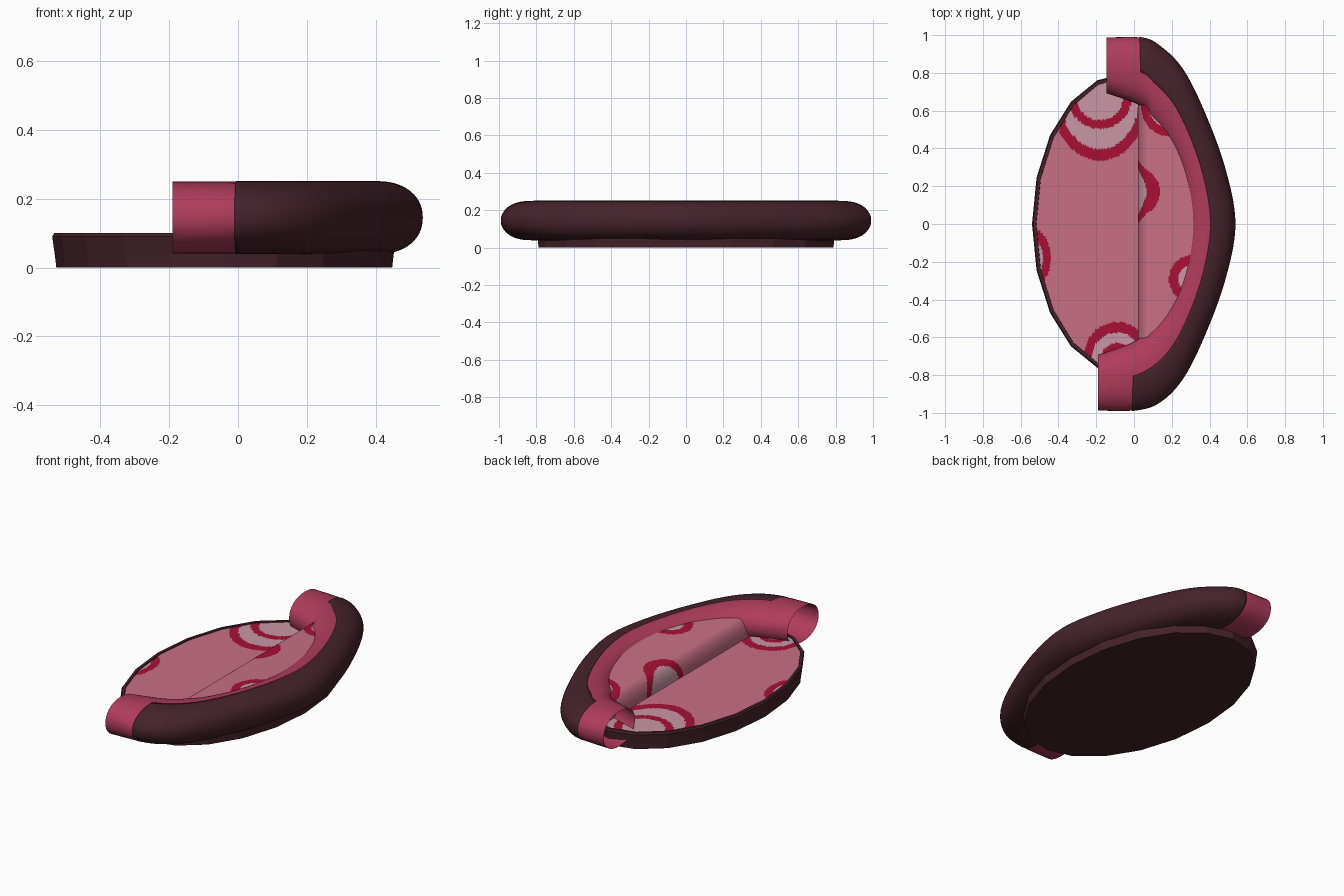
import bpy, bmesh, math
from mathutils import Vector

if "Cube" in bpy.data.objects:
    bpy.data.objects.remove(bpy.data.objects["Cube"])


def material(name, col):
    m = bpy.data.materials.new(name)
    m.diffuse_color = (*col, 1)
    m.use_nodes = True
    m.node_tree.nodes["Principled BSDF"].inputs["Base Color"].default_value = m.diffuse_color
    return m


DARK = material("dark maroon", (0.06, 0.016, 0.024))
ROSE = material("rose fabric", (0.434, 0.045, 0.107))
PINK = material("pink fabric", (0.578, 0.162, 0.235))
RED = material("crimson ring", (0.392, 0.005, 0.036))
PALE = material("pale pink", (0.578, 0.305, 0.376))


def make(name, verts, faces, mats, rule=None, smooth=False, up=False):
    me = bpy.data.meshes.new(name)
    me.from_pydata(verts, [], faces)
    for m in mats:
        me.materials.append(m)
    bm = bmesh.new()
    bm.from_mesh(me)
    bmesh.ops.remove_doubles(bm, verts=bm.verts, dist=1e-5)
    bmesh.ops.recalc_face_normals(bm, faces=bm.faces)
    if up and sum(f.normal.z for f in bm.faces) < 0:
        bmesh.ops.reverse_faces(bm, faces=bm.faces)
    for f in bm.faces:
        f.smooth = smooth
        if rule:
            f.material_index = rule(f.calc_center_median())
    bm.to_mesh(me)
    bm.free()
    ob = bpy.data.objects.new(name, me)
    bpy.context.collection.objects.link(ob)
    return ob


def grid_faces(rows, cols, wrap=False):
    n = cols if wrap else cols - 1
    return [(i * cols + j, i * cols + (j + 1) % cols,
             (i + 1) * cols + (j + 1) % cols, (i + 1) * cols + j)
            for i in range(rows - 1) for j in range(n)]


# base: 20-sided oval pad
def oval(k, s, z):
    a = 2 * math.pi * k / 20
    return Vector((-0.04 + (0.5 - s) * math.cos(a), (0.8 - s) * math.sin(a), z))


levels = [(0.012, 0.005), (0.008, 0.035), (0.0, 0.09), (0.006, 0.1), (0.022, 0.1), (0.024, 0.09)]
levels[0] = (0.012, 0.0)
bv = [oval(k, s, z) for s, z in levels for k in range(20)]
bf = grid_faces(len(levels), 20, True) + [tuple(range(20)), tuple(range(100, 120))]
make("base_pad", bv, bf, [DARK])

# ring pattern on the pad: centre, then (rx, ry, index) from small to large
PAD_RINGS = [
    ((-0.18, 0.66), [(0.12, 0.11, 2), (0.165, 0.155, 1), (0.205, 0.265, 2), (0.25, 0.325, 1)]),
    ((-0.09, -0.70), [(0.04, 0.03, 2), (0.08, 0.07, 1), (0.13, 0.125, 2), (0.175, 0.18, 1)]),
    ((-0.57, -0.18), [(0.09, 0.11, 2), (0.13, 0.17, 1)]),
]


def pad_rule(c):
    for (cx, cy), bands in PAD_RINGS:
        for rx, ry, idx in bands:
            if ((c.x - cx) / rx) ** 2 + ((c.y - cy) / ry) ** 2 < 1:
                return idx
    return 0


# pad top: fine polar grid inside the 20-sided outline
SUB, RAD = 14, 80
centre = Vector((-0.04, 0, 0.094))
tv = []
for r in range(RAD + 1):
    for k in range(20):
        for s in range(SUB):
            p = oval(k, 0.023, 0.094).lerp(oval(k + 1, 0.023, 0.094), s / SUB)
            tv.append(centre.lerp(p, r / RAD))
make("pad_top", tv, grid_faces(RAD + 1, 20 * SUB, True), [PINK, RED, PALE], pad_rule, up=True)

# bolster: outer and inner plan curves of one half, mirrored to the other
OUTER = [(-0.19, -0.99), (-0.01, -0.99), (0.13, -0.95), (0.26, -0.82), (0.38, -0.58), (0.485, -0.29)]
INNER = [(-0.19, -0.69), (0.0, -0.62), (0.09, -0.54), (0.16, -0.45), (0.22, -0.33), (0.26, -0.17)]


def full(half, mid):
    back = [(x + (0.045, 0.04)[i] if i < 2 else x, -y) for i, (x, y) in enumerate(half)]
    return [Vector(p) for p in half + [mid] + back[::-1]]


def spline(pts, t):
    n = len(pts) - 1
    i = min(int(t), n - 1)
    f = t - i
    b, c = pts[i], pts[i + 1]
    a = pts[i - 1] if i > 0 else 2 * b - c
    d = pts[i + 2] if i + 2 <= n else 2 * c - b
    return 0.5 * (2 * b + (c - a) * f + (2 * a - 5 * b + 4 * c - d) * f * f
                  + (3 * b - a - 3 * c + d) * f ** 3)


OUT, INN = full(OUTER, (0.537, 0)), full(INNER, (0.272, 0))


def sweep(name, t0, t1, a0, a1, scale, mat):
    rows, cols, vs = 97, 37, []
    for i in range(rows):
        t = t0 + (t1 - t0) * i / (rows - 1)
        o, n = spline(OUT, t), spline(INN, t)
        mid, half = (o + n) / 2, (o - n) / 2
        for j in range(cols):
            a = math.radians(a0 + (a1 - a0) * j / (cols - 1))
            ca, sa = math.cos(a), math.sin(a)
            w = math.copysign(abs(ca) ** 0.92, ca) * scale
            h = math.copysign(abs(sa) ** 0.92, sa) * scale
            p = mid + half * w
            vs.append((p.x, p.y, 0.145 + 0.106 * h))
    return make(name, vs, grid_faces(rows, cols), [mat], smooth=True)


sweep("bolster_inner", 0, 12, 0, 360, 0.985, ROSE)
cover = sweep("bolster_cover", 1, 11, -100, 90, 1.0, DARK)
mod = cover.modifiers.new("thickness", "SOLIDIFY")
mod.thickness = 0.008
mod.offset = -1

# side cushion: rounded lip at x = 0.02, then a gentle rise into the bolster
profile = []
for i in range(15):
    a = math.pi / 2 * i / 14
    profile.append((0.08 - 0.06 * math.cos(a), 0.095 + 0.11 * math.sin(a)))
profile += [(0.08 + 0.25 * i / 34, 0.205 + 0.02 * i / 34) for i in range(1, 35)]
NY = 161
cv = []
for x, z in profile:
    ym = 0.7 * math.sqrt(1 - (x / 0.38) ** 2)
    cv += [(x, ym * (2 * j / (NY - 1) - 1), z) for j in range(NY)]

CUSHION_RINGS = [
    (Vector((0.02, 0.17, 0.08)), 0.13, 0.175),
    (Vector((0.19, 0.62, 0.21)), 0.11, 0.155),
    (Vector((0.31, -0.29, 0.22)), 0.075, 0.125),
    ]


def cushion_rule(c):
    for p, r1, r2 in CUSHION_RINGS:
        d = (c - p).length
        if d < r2:
            return 2 if d < r1 else 1
    return 0


make("side_cushion", cv, grid_faces(len(profile), NY), [PINK, RED, PALE], cushion_rule, smooth=True, up=True)
